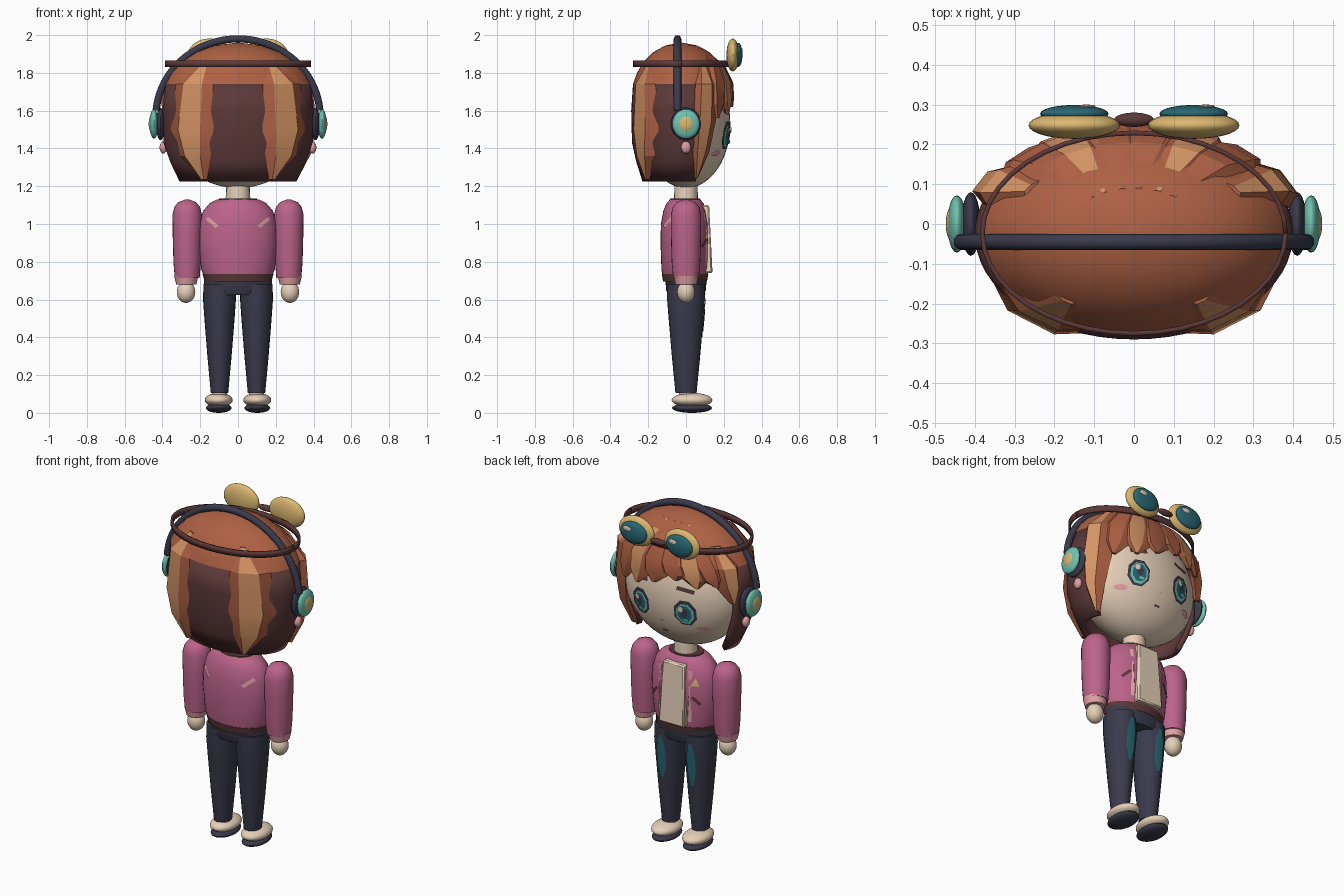
import bpy, bmesh, math
from mathutils import Vector

cube = bpy.data.objects.get("Cube")
if cube:
    bpy.data.objects.remove(cube, do_unlink=True)


def material(name, rgb):
    m = bpy.data.materials.new(name)
    m.use_nodes = True
    lin = [((c / 255 + 0.055) / 1.055) ** 2.4 for c in rgb] + [1]
    m.diffuse_color = lin
    m.node_tree.nodes["Principled BSDF"].inputs["Base Color"].default_value = lin
    return m


HAIR = material("copper hair", (174, 97, 68))
LIGHT = material("light hair streak", (212, 148, 100))
BROWN = material("dark brown", (92, 56, 56))
NAVY = material("navy", (58, 58, 76))
PINK = material("pink jacket", (188, 100, 138))
CREAM = material("cream skin", (230, 208, 184))
GOLD = material("gold", (220, 184, 112))
MINT = material("mint", (112, 194, 176))
TEAL = material("deep teal", (40, 104, 116))
BLUSH = material("pale pink", (226, 162, 166))


def finish(name, bm, mats, angle=40, fix=True):
    if fix:
        bmesh.ops.recalc_face_normals(bm, faces=bm.faces)
    me = bpy.data.meshes.new(name)
    bm.to_mesh(me)
    bm.free()
    for m in mats:
        me.materials.append(m)
    ob = bpy.data.objects.new(name, me)
    bpy.context.collection.objects.link(ob)
    bpy.ops.object.select_all(action='DESELECT')
    ob.select_set(True)
    bpy.context.view_layer.objects.active = ob
    bpy.ops.object.shade_smooth_by_angle(angle=math.radians(angle))
    return ob


def ellipsoid(name, loc, rad, mat, seg=24, rings=14):
    bm = bmesh.new()
    bmesh.ops.create_uvsphere(bm, u_segments=seg, v_segments=rings, radius=1)
    for v in bm.verts:
        v.co = Vector(loc) + Vector([a * b for a, b in zip(v.co, rad)])
    return finish(name, bm, [mat])


def lathe(name, prof, mat, cx=0, cy=0, n=32, arc=None):
    """Stack of ellipses (z, rx, ry); arc limits it to an open shell."""
    bm = bmesh.new()
    a0, a1 = arc or (0, 360)
    count = n + 1 if arc else n
    rings = []
    for z, rx, ry in prof:
        ang = [math.radians(a0 + (a1 - a0) * i / n) for i in range(count)]
        rings.append([bm.verts.new((cx + rx * math.cos(a), cy + ry * math.sin(a), z)) for a in ang])
    for lo, hi in zip(rings, rings[1:]):
        for i in range(n):
            j = (i + 1) % count
            bm.faces.new((lo[i], lo[j], hi[j], hi[i]))
    if not arc:
        bm.faces.new(rings[0])
        bm.faces.new(rings[-1])
    return finish(name, bm, [mat])


def interp(table, z, k):
    for a, b in zip(table, table[1:]):
        if a[0] <= z <= b[0]:
            t = (z - a[0]) / (b[0] - a[0])
            return a[k] + (b[k] - a[k]) * t
    return table[0][k] if z < table[0][0] else table[-1][k]


def lathe_front(prof, cx, cy, side=1):
    def surf(x, z):
        u = min(1, abs(x - cx) / interp(prof, z, 1))
        return cy + side * interp(prof, z, 2) * math.sqrt(1 - u * u)
    return surf


def decal(name, outline, surf, mat, off=0.005, side=1):
    """Thin painted patch laid on a surface y = surf(x, z)."""
    bm = bmesh.new()
    n = len(outline)
    mid = (sum(p[0] for p in outline) / n, sum(p[1] for p in outline) / n)
    c, *ring = [bm.verts.new((x, surf(x, z) + side * off, z)) for x, z in [mid] + outline]
    for i in range(n):
        f = bm.faces.new((c, ring[i], ring[(i + 1) % n]))
        f.normal_update()
        if f.normal.y * side < 0:
            f.normal_flip()
    return finish(name, bm, [mat], fix=False)


def oval(x, z, rx, rz, n=8):
    turn = math.pi / n
    return [(x + rx * math.cos(turn * (2 * i + 1)), z + rz * math.sin(turn * (2 * i + 1))) for i in range(n)]


def bar(x, z, length, width, deg):
    d = Vector((math.cos(math.radians(deg)), math.sin(math.radians(deg)))) * length / 2
    w = Vector((-d.y, d.x)).normalized() * width / 2
    p = Vector((x, z))
    return [tuple(q) for q in (p - d - w, p + d - w, p + d + w, p - d + w)]


# Head
FACE_C, FACE_R = (0, 0, 1.53), (0.37, 0.235, 0.34)
ellipsoid("head", FACE_C, FACE_R, CREAM, 40, 24)
lathe("neck", [(1.08, 0.068, 0.065), (1.24, 0.06, 0.06)], CREAM, n=20)


def face(x, z):
    k = 1 - (x / FACE_R[0]) ** 2 - ((z - FACE_C[2]) / FACE_R[2]) ** 2
    return FACE_R[1] * math.sqrt(max(k, 0))


# Eyes, brows, cheeks, nose and mouth
for s, side in ((1, "left"), (-1, "right")):
    x = 0.145 * s
    layers = [("rim", 0, 0, .066, .08, NAVY), ("white", 0, -.004, .052, .064, MINT),
              ("iris", 0, -.002, .041, .052, TEAL), ("pupil", 0, .004, .02, .028, NAVY),
              ("glint", .018, .026, .016, .018, CREAM), ("glow", -.008, -.036, .02, .012, MINT)]
    for i, (part, dx, dz, rx, rz, mat) in enumerate(layers):
        decal(f"{side}_eye_{part}", oval(x + dx, 1.47 + dz, rx, rz), face, mat, 0.006 + 0.003 * i)
    decal(f"{side}_brow", bar(x, 1.605, 0.1, 0.022, -8 * s), face, BROWN)
    decal(f"{side}_cheek", oval(0.225 * s, 1.375, 0.034, 0.016, 12), face, BLUSH)
decal("nose", oval(0, 1.395, 0.008, 0.007), face, BLUSH)
decal("mouth", bar(0, 1.325, 0.035, 0.01, 0), face, BROWN)

# Hair: back shell, cap and locks share one silhouette
RX, RY, CY = 0.4, 0.265, -0.025
SIL = [(1.225, .775), (1.33, .9), (1.43, .985), (1.6, 1), (1.74, .965), (1.8, .885),
       (1.86, .75), (1.91, .56), (1.945, .32), (1.96, .02)]
ring = [(z, RX * r, RY * r) for z, r in SIL]
shell = lathe("hair_back", ring[:5], BROWN, cy=CY, n=36, arc=(158, 382))
mod = shell.modifiers.new("thickness", 'SOLIDIFY')
mod.thickness, mod.offset = 0.03, -1
lathe("hair_cap", ring[4:], HAIR, cy=CY, n=40)


def lock(name, rows, streak=None):
    """Tapered lock hugging the head; rows are (z, angle, half width, lift)."""
    bm = bmesh.new()
    cols = [(-1, 0), (-0.6, 1), (0.3, 1), (1, 0), (0, -0.8)]
    rings = []
    for z, a, w, lift in rows:
        r = interp(SIL, z, 1)
        pts = []
        for u, bump in cols:
            t, k = math.radians(a + u * w), r + 0.005 + lift * bump
            pts.append(bm.verts.new((RX * k * math.cos(t), CY + RY * k * math.sin(t), z)))
        rings.append(pts)
    for a, b in zip(rings, rings[1:]):
        for i in range(5):
            j = (i + 1) % 5
            f = bm.faces.new((a[i], a[j], b[j], b[i]))
            f.material_index = int(i == streak)
    bm.faces.new(rings[0])
    bm.faces.new(rings[-1])
    return finish(name, bm, [HAIR, LIGHT], 25)


def mirrored(rows):
    return [(z, 180 - a, -w, lift) for z, a, w, lift in rows]


back = [(1.86, -56, 5, .02), (1.74, -51, 19, .06), (1.5, -49, 22, .08),
        (1.36, -51, 16, .09), (1.235, -56, 3, .06)]
lock("left_back_lock", back, 1)
lock("right_back_lock", mirrored(back), 1)
long_lock = [(1.86, 34, 6, .02), (1.74, 31, 14, .09), (1.55, 29, 15, .1),
             (1.38, 25, 11, .08), (1.24, 22, 2, .05)]
lock("left_side_lock", long_lock, 1)
short = [(1.85, 34, 6, .02), (1.75, 31, 15, .09), (1.64, 29, 12, .1), (1.54, 25, 2, .06)]
lock("right_side_lock", mirrored(short), 1)

# Fringe swept towards the left side: root angle, tip angle, tip height, streak
fringe = [(128, 140, 1.64, None), (116, 122, 1.63, 1), (100, 104, 1.66, None),
          (86, 84, 1.62, None), (70, 66, 1.58, 1), (56, 46, 1.56, None)]
for i, (a, tip, z, streak) in enumerate(fringe):
    rows = [(1.93, a, 3, .01), (1.84, a, 13, .07), (1.75, a * .6 + tip * .4, 15, .08),
            (z * .6 + 1.75 * .4, a * .3 + tip * .7, 12, .07), (z, tip, 2, .04)]
    lock(f"fringe_lock_{i + 1}", rows, streak)

# Headphones
cd = bpy.data.curves.new("headphone_band", 'CURVE')
cd.dimensions, cd.bevel_depth, cd.bevel_resolution = '3D', 0.02, 3
sp = cd.splines.new('POLY')
sp.points.add(40)
for i, p in enumerate(sp.points):
    t = math.radians(5 + 170 * i / 40)
    p.co = (0.435 * math.cos(t), -0.045, 1.565 + 0.415 * math.sin(t), 1)
cd.materials.append(NAVY)
bpy.context.collection.objects.link(bpy.data.objects.new("headphone_band", cd))
for s, side in ((1, "left"), (-1, "right")):
    ellipsoid(f"{side}_ear_cushion", (0.41 * s, 0, 1.53), (0.024, 0.08, 0.086), NAVY)
    ellipsoid(f"{side}_ear_cup", (0.445 * s, 0, 1.53), (0.024, 0.072, 0.078), MINT)
    ellipsoid(f"{side}_ear_button", (0.46 * s, 0, 1.53), (0.013, 0.04, 0.043), GOLD)
    ellipsoid(f"{side}_earring", (0.395 * s, 0, 1.405), (0.02, 0.026, 0.032), BLUSH, 16, 10)

# Goggles pushed up on the head
strap = lathe("goggle_strap", [(1.83, .387, .258), (1.865, .387, .258)], BROWN, cy=-.023, n=40, arc=(0, 360))
strap.modifiers.new("thickness", 'SOLIDIFY').thickness = 0.012
ellipsoid("goggle_bridge", (0, 0.262, 1.875), (0.05, 0.018, 0.018), BROWN)
for s, side in ((1, "left"), (-1, "right")):
    ellipsoid(f"{side}_goggle_frame", (0.15 * s, 0.248, 1.895), (0.115, 0.034, 0.087), GOLD, 28)
    ellipsoid(f"{side}_goggle_lens", (0.15 * s, 0.277, 1.895), (0.086, 0.022, 0.064), TEAL, 28)
    ellipsoid(f"{side}_lens_glint", (0.15 * s + 0.03, 0.296, 1.918), (0.024, 0.004, 0.014), CREAM, 16, 8)

# Jacket
JACKET = [(.715, .178, .118), (.76, .195, .125), (.9, .21, .13), (1.0, .205, .128),
          (1.07, .185, .115), (1.11, .15, .098), (1.13, .11, .08)]
lathe("jacket", JACKET, PINK, cy=-0.005)
lathe("jacket_hem", [(.695, .176, .116), (.735, .188, .123)], BROWN, cy=-0.005)
lathe("collar", [(1.115, .105, .085), (1.135, .1, .08)], BROWN, cy=-0.005)
chest, spine = lathe_front(JACKET, 0, -0.005), lathe_front(JACKET, 0, -0.005, -1)

# Shirt panel: slightly tapered slab on the chest
bm = bmesh.new()
bmesh.ops.create_cube(bm, size=1)
for v in bm.verts:
    top = v.co.z > 0
    v.co = (v.co.x * (.14 if top else .17), (.1 if top else .118) + v.co.y * .045, .92 + v.co.z * .36)
bmesh.ops.bevel(bm, geom=bm.edges[:], offset=0.008, segments=1, affect='EDGES')
finish("shirt_panel", bm, [CREAM])
decal("badge", [(-.15, .985), (-.105, .985), (-.128, 1.03)], chest, GOLD)

# Arms, legs and feet
ARM = [(.715, .066, .068), (.8, .073, .076), (.95, .077, .08), (1.05, .078, .08),
       (1.09, .068, .07), (1.115, .048, .05), (1.13, .01, .01)]
LEG = [(.105, .046, .056), (.3, .064, .075), (.5, .08, .092), (.6, .087, .1), (.68, .085, .1)]
lathe("hips", [(.625, .165, .095), (.65, .183, .105), (.71, .18, .11)], NAVY)
for s, side in ((1, "left"), (-1, "right")):
    decal(f"{side}_pocket", bar(.135 * s, .9, .06, .016, -45 * s), chest, BROWN)
    decal(f"{side}_lapel", bar(.098 * s, .92, .3, .02, 90), chest, BLUSH)
    decal(f"{side}_back_trim", bar(.138 * s, 1.008, .07, .02, 40 * s), spine, BLUSH, side=-1)
    lathe(f"{side}_sleeve", ARM, PINK, cx=.269 * s, n=24)
    lathe(f"{side}_cuff", [(.68, .053, .056), (.725, .064, .066)], BLUSH, cx=.274 * s, n=24)
    ellipsoid(f"{side}_hand", (.275 * s, 0, .64), (.049, .047, .058), CREAM)
    cx = .098 * s
    lathe(f"{side}_trouser_leg", LEG, NAVY, cx=cx, n=24)
    patch = oval(cx, .51, .03, .14)
    decal(f"{side}_knee_patch", patch, lathe_front(LEG, cx, 0), TEAL, 0.006)
    lathe(f"{side}_ankle", [(.07, .042, .05), (.115, .04, .045)], BLUSH, cx=cx, cy=.01, n=20)
    ellipsoid(f"{side}_shoe", (.102 * s, .032, .068), (.074, .108, .038), CREAM)
    ellipsoid(f"{side}_sole", (.102 * s, .032, .026), (.068, .106, .026), NAVY)
